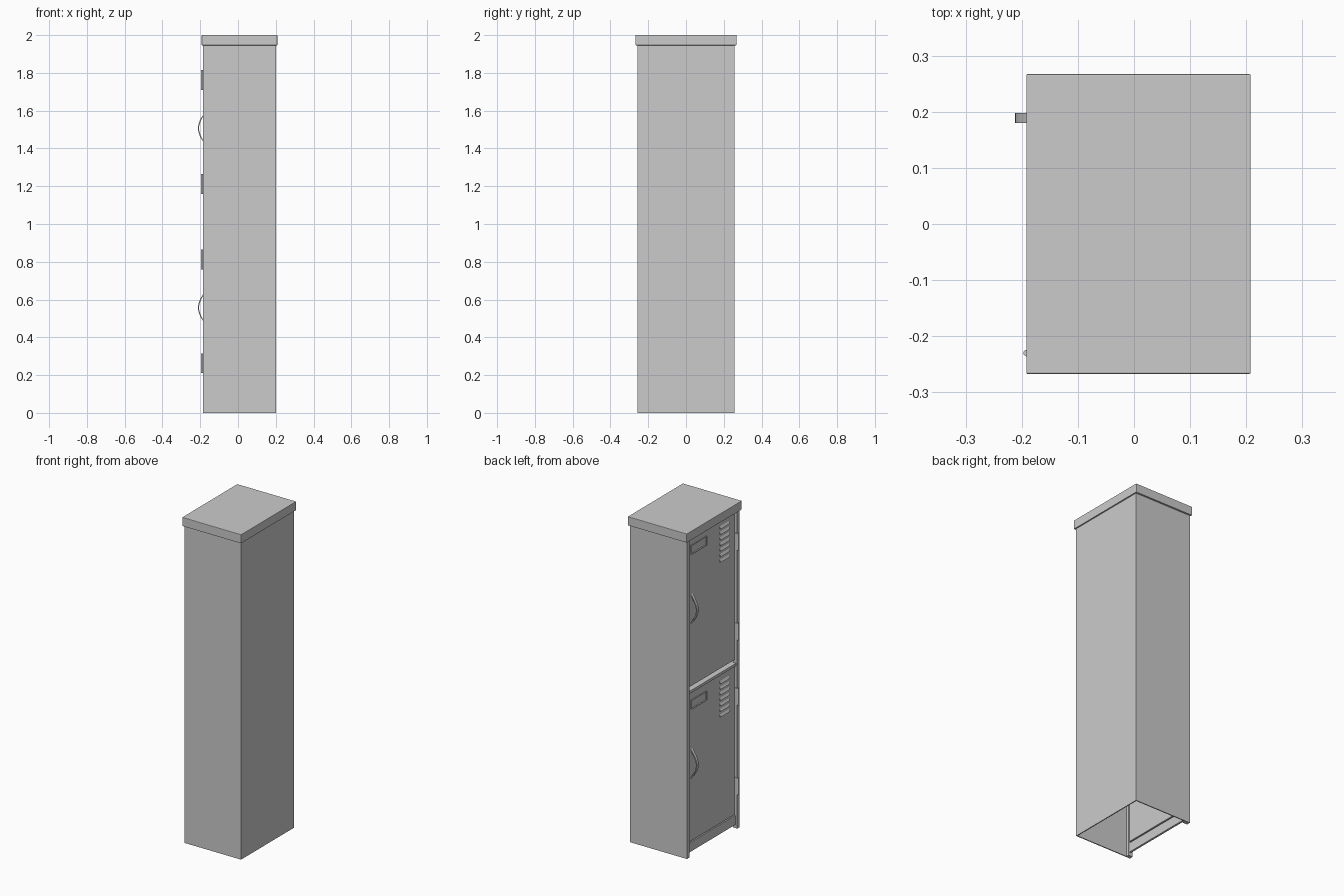
import bpy, bmesh, math
from mathutils import Vector

if "Cube" in bpy.data.objects:
    bpy.data.objects.remove(bpy.data.objects["Cube"])

grey = bpy.data.materials.new("locker grey")
grey.use_nodes = True
colour = (0.6, 0.6, 0.6, 1)
grey.diffuse_color = colour
grey.node_tree.nodes["Principled BSDF"].inputs["Base Color"].default_value = colour


def finish(name, bm):
    bmesh.ops.recalc_face_normals(bm, faces=bm.faces)
    mesh = bpy.data.meshes.new(name)
    bm.to_mesh(mesh)
    bm.free()
    ob = bpy.data.objects.new(name, mesh)
    bpy.context.collection.objects.link(ob)
    mesh.materials.append(grey)
    return ob


def box_mesh(x, y, z):
    bm = bmesh.new()
    bmesh.ops.create_cube(bm, size=1)
    for v in bm.verts:
        v.co = [a[0] if c < 0 else a[1] for a, c in zip((x, y, z), v.co)]
    return bm


def box(name, x, y, z):
    return finish(name, box_mesh(x, y, z))


def extrude_y(name, profile, y0, y1):
    """Extrude a closed (x, z) profile along y."""
    bm = bmesh.new()
    face = bm.faces.new([bm.verts.new((x, y0, z)) for x, z in profile])
    grown = bmesh.ops.extrude_face_region(bm, geom=[face])["geom"]
    for v in grown:
        if isinstance(v, bmesh.types.BMVert):
            v.co.y = y1
    return finish(name, bm)


def smooth(ob):
    bpy.ops.object.select_all(action="DESELECT")
    ob.select_set(True)
    bpy.context.view_layer.objects.active = ob
    bpy.ops.object.shade_smooth_by_angle(angle=math.radians(40))


FRONT, BACK, HALF, TOP = -0.185, 0.2, 0.256, 1.95
DOOR = -0.172      # outer face of the doors
WALL = 0.006

# Hollow body, open underneath
box("rear_panel", (BACK - WALL, BACK), (-HALF, HALF), (0, TOP))
for side, name in ((-1, "hinge_side"), (1, "handle_side")):
    box(name + "_panel", (FRONT, BACK), sorted((side * HALF, side * (HALF - WALL))), (0, TOP))
    box(name + "_flange", (FRONT, FRONT + 0.03), sorted((side * HALF, side * 0.232)), (0, TOP))
box("middle_shelf", (-0.178, BACK - WALL), (-0.25, 0.25), (0.997, 1.013))
box("kick_panel", (DOOR, DOOR + 0.012), (-0.232, 0.232), (0.02, 0.078))

# Cap with slightly softened edges
cap = box("cap", (-0.192, 0.208), (-0.267, 0.267), (1.946, 2))
bevel = cap.modifiers.new("soft edges", "BEVEL")
bevel.width = 0.002
bevel.segments = 2

# Two identical doors with their fittings
for name, base in (("lower", 0.085), ("upper", 1.035)):
    box(name + "_door", (DOOR, DOOR + 0.014), (-0.226, 0.227), (base, base + 0.91))

    # Label holder: raised rim around a sunken card
    bm = box_mesh((DOOR - 0.006, DOOR), (0.05, 0.2), (base + 0.81, base + 0.865))
    bm.normal_update()
    front = [f for f in bm.faces if f.normal.x < -0.9]
    bmesh.ops.inset_region(bm, faces=front, thickness=0.006)
    bmesh.ops.translate(bm, verts=front[0].verts, vec=Vector((0.004, 0, 0)))
    finish(name + "_label_holder", bm)

    # Louvred vents
    for i in range(7):
        z = base + 0.655 + i * 0.034
        extrude_y(f"{name}_vent_{i + 1}",
                  [(DOOR, z), (DOOR - 0.008, z), (DOOR, z + 0.014)], -0.17, -0.08)

    # Bowed strip handle
    mid, steps = base + 0.472, 16
    arc = [(t, math.sin(math.pi * t)) for t in (i / steps for i in range(steps + 1))]
    outer = [(DOOR - 0.04 * s, mid + 0.09 * (2 * t - 1)) for t, s in arc]
    inner = [(DOOR - 0.034 * s, mid + 0.081 * (2 * t - 1)) for t, s in reversed(arc)]
    smooth(extrude_y(name + "_handle", outer + inner, 0.18, 0.198))

    # Hinge barrels
    for place, z in (("bottom", base + 0.177), ("top", base + 0.727)):
        bm = bmesh.new()
        bmesh.ops.create_cone(bm, cap_ends=True, segments=16, radius1=0.006,
                              radius2=0.006, depth=0.104)
        bmesh.ops.translate(bm, verts=bm.verts, vec=Vector((-0.191, -0.23, z)))
        smooth(finish(f"{name}_{place}_hinge", bm))
        box(f"{name}_{place}_hinge_leaf", (-0.19, DOOR), (-0.232, -0.228), (z - 0.05, z + 0.05))
